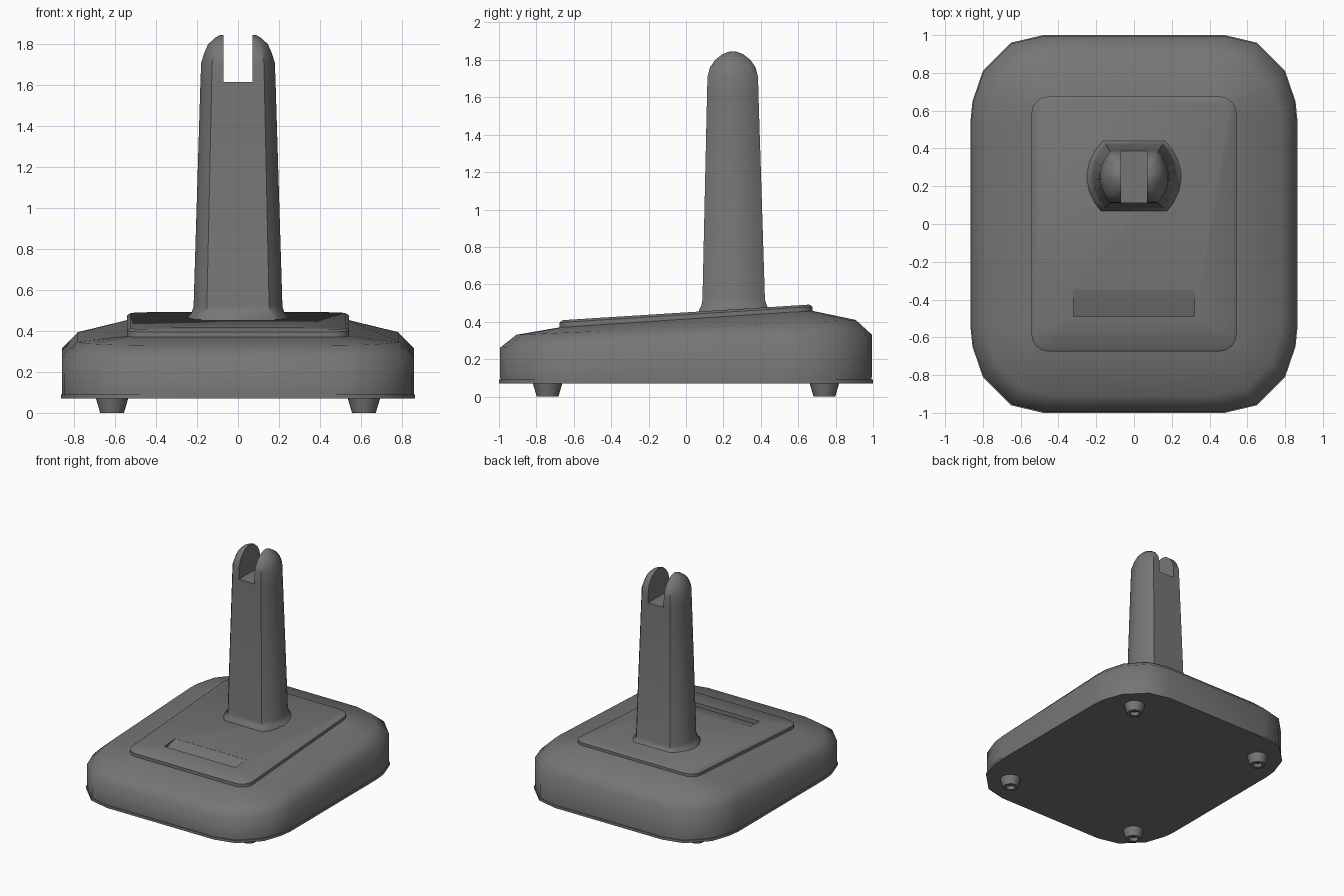
import bpy
import bmesh
import math

default = bpy.data.objects.get("Cube")
if default:
    bpy.data.objects.remove(default, do_unlink=True)

grey = bpy.data.materials.new("matte_grey")
grey.use_nodes = True
COLOUR = (0.18, 0.18, 0.18, 1)
grey.diffuse_color = COLOUR
grey.node_tree.nodes["Principled BSDF"].inputs["Base Color"].default_value = COLOUR


def loft(name, rings, cap_start=True, cap_end=True, angle=40):
    """Skin a list of equal-length point rings and shade the result."""
    bm = bmesh.new()
    loops = [[bm.verts.new(p) for p in ring] for ring in rings]
    n = len(loops[0])
    for low, high in zip(loops, loops[1:]):
        for i in range(n):
            j = (i + 1) % n
            bm.faces.new((low[i], low[j], high[j], high[i]))
    if cap_start:
        bm.faces.new(loops[0][::-1])
    if cap_end:
        bm.faces.new(loops[-1])
    bmesh.ops.recalc_face_normals(bm, faces=bm.faces)
    mesh = bpy.data.meshes.new(name)
    bm.to_mesh(mesh)
    bm.free()
    mesh.materials.append(grey)
    obj = bpy.data.objects.new(name, mesh)
    bpy.context.collection.objects.link(obj)
    shade(obj, angle)
    return obj


def shade(obj, angle):
    bpy.ops.object.select_all(action="DESELECT")
    obj.select_set(True)
    bpy.context.view_layer.objects.active = obj
    bpy.ops.object.shade_smooth_by_angle(angle=math.radians(angle))


def cut(obj, cutter, angle):
    """Subtract the cutter, then remove it."""
    cutter.hide_render = True
    mod = obj.modifiers.new("cut", "BOOLEAN")
    mod.operation = "DIFFERENCE"
    mod.solver = "EXACT"
    mod.object = cutter
    bpy.ops.object.select_all(action="DESELECT")
    obj.select_set(True)
    bpy.context.view_layer.objects.active = obj
    bpy.ops.object.modifier_apply(modifier=mod.name)
    bpy.data.objects.remove(cutter, do_unlink=True)
    shade(obj, angle)


def mirrored(quarter):
    """Complete a quarter outline, running from +x towards +y, around both axes."""
    half = quarter + [(-x, y) for x, y in reversed(quarter)]
    return half + [(-x, -y) for x, y in half]


def tilted(outline, scale, z, slope=0.0):
    return [(x * scale, y * scale, z + slope * y * scale) for x, y in outline]


# Outlines of the base and of its raised panel, with matching point counts
base_outline = mirrored([(0.865, 0.55), (0.855, 0.65), (0.80, 0.81), (0.65, 0.96), (0.48, 1.0)])


def panel_outline(inset):
    r = 0.09
    hx, hy = 0.543 - inset, 0.675 - inset
    arc = [math.radians(a) for a in (0, 22, 45, 68, 90)]
    return mirrored([(hx - r + r * math.cos(a), hy - r + r * math.sin(a)) for a in arc])


# Thin bottom plate
loft("bottom_plate", [tilted(base_outline, 1.0, 0.07), tilted(base_outline, 1.0, 0.09)])

# Body: upright wall, sloped shoulder, gently rising top
loft("base_body", [
    tilted(base_outline, 0.993, 0.09),
    tilted(base_outline, 0.995, 0.295, 0.035),
    tilted(base_outline, 0.907, 0.37, 0.044),
    tilted(panel_outline(0.005), 1.0, 0.415, 0.066),
], cap_end=False, angle=55)

# Raised panel with a slanted slot near the front
panel = loft("top_panel", [
    tilted(panel_outline(0), 1.0, 0.36, 0.05),
    tilted(panel_outline(0), 1.0, 0.438, 0.063),
    tilted(panel_outline(0.015), 1.0, 0.45, 0.063),
])
slot_section = [(-0.49, 0.387), (-0.42, 0.410), (-0.35, 0.427), (-0.35, 0.6), (-0.49, 0.6)]
slot = loft("slot_cutter", [[(x, y, z) for y, z in slot_section] for x in (-0.32, 0.32)])
cut(panel, slot, 40)

# Tapered post: flat front and back, rounded sides, domed tip
post_section = mirrored([(1.0, 0.12), (0.95, 0.45), (0.83, 0.78), (0.70, 1.0)])


def post_ring(z, hx, hy, cy):
    return [(x * hx, cy + y * hy, z) for x, y in post_section]


post = loft("post", [
    post_ring(z, hx, hy, cy) for z, hx, hy, cy in (
        (0.42, 0.25, 0.195, 0.26),
        (0.465, 0.25, 0.19, 0.26),
        (0.485, 0.228, 0.175, 0.257),
        (0.52, 0.217, 0.167, 0.255),
        (1.60, 0.184, 0.138, 0.25),
        (1.71, 0.18, 0.135, 0.25),
        (1.76, 0.164, 0.122, 0.25),
        (1.80, 0.146, 0.094, 0.25),
        (1.83, 0.115, 0.056, 0.25),
        (1.845, 0.09, 0.018, 0.25),
    )
], angle=45)

# Open notch through the tip, front to back
notch = loft("notch_cutter", [
    [(x, y, z) for x, y in ((-0.07, 0), (0.07, 0), (0.07, 0.5), (-0.07, 0.5))]
    for z in (1.615, 2.0)
])
cut(post, notch, 45)

# Four tapered feet with hollow undersides
foot_profile = [(0.08, 0.075), (0.058, 0.0), (0.034, 0.0), (0.034, 0.03)]
for side, sx in (("left", 1), ("right", -1)):
    for end, sy in (("front", -1), ("back", 1)):
        loft(f"{end}_{side}_foot", [
            [(sx * 0.615 + r * math.cos(a), sy * 0.74 + r * math.sin(a), z)
             for a in (math.tau * i / 24 for i in range(24))]
            for r, z in foot_profile
        ])
